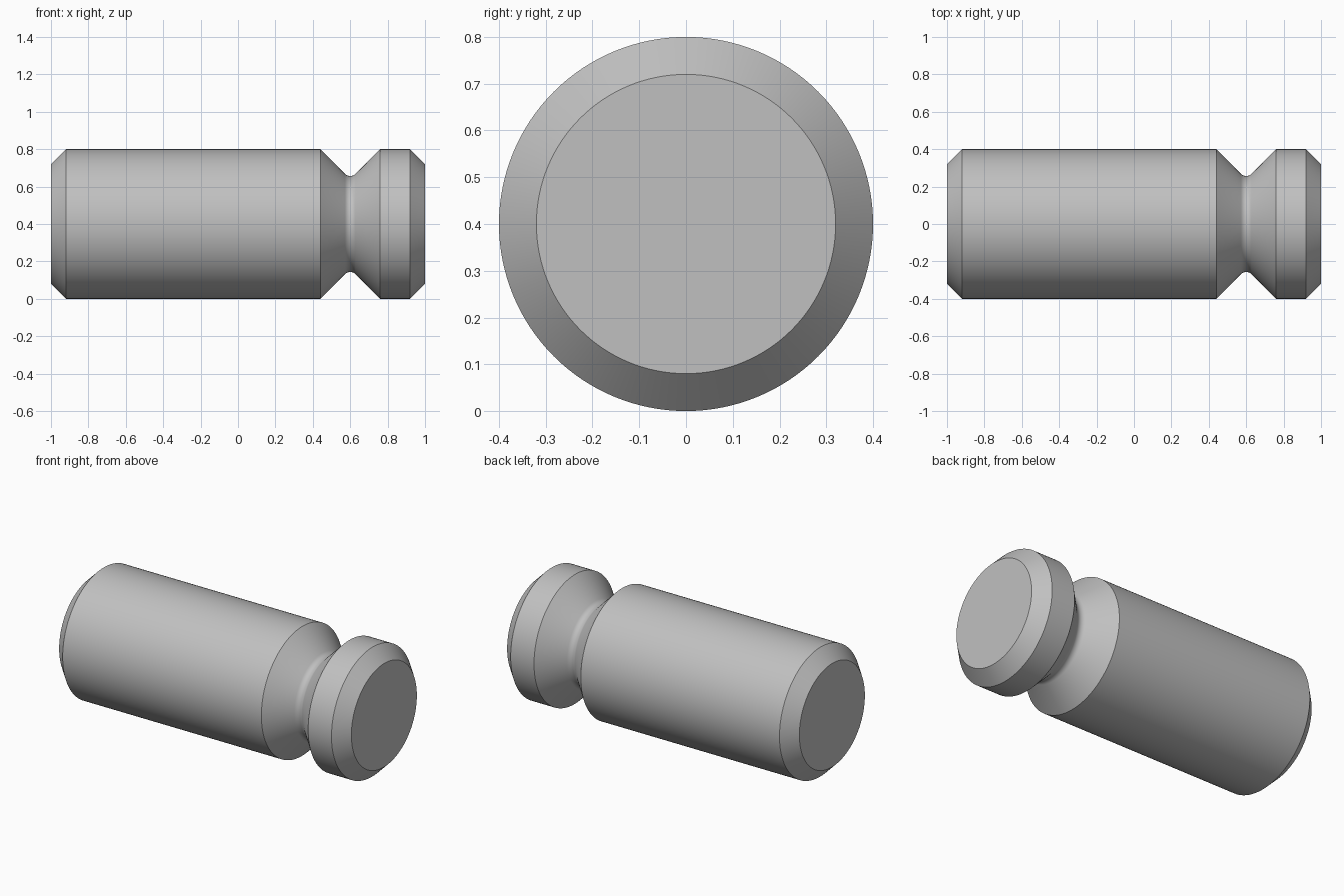
import bpy
import bmesh
from math import cos, sin, pi, radians

cube = bpy.data.objects.get("Cube")
if cube:
    bpy.data.objects.remove(cube, do_unlink=True)

SIDES = 128
RADIUS = 0.4
CHAMFER = 0.08
GROOVE_X = 0.6
GROOVE_HALF = 0.16
FILLET = 0.04
ARC_STEPS = 10

# Plain grey metal
grey = bpy.data.materials.new("grey_metal")
grey.use_nodes = True
colour = (0.53, 0.53, 0.53, 1)
grey.diffuse_color = colour
grey.node_tree.nodes["Principled BSDF"].inputs["Base Color"].default_value = colour

# Rounded bottom of the V groove, tangent to its 45 degree walls
fillet_centre = RADIUS - GROOVE_HALF + FILLET * 2 ** 0.5
arc = []
for i in range(ARC_STEPS + 1):
    a = radians(225) + i / ARC_STEPS * pi / 2
    arc.append((GROOVE_X + FILLET * cos(a), fillet_centre + FILLET * sin(a)))

# Half profile along the pin: (x, radius)
profile = [
    (-1, RADIUS - CHAMFER),
    (-1 + CHAMFER, RADIUS),
    (GROOVE_X - GROOVE_HALF, RADIUS),
    *arc,
    (GROOVE_X + GROOVE_HALF, RADIUS),
    (1 - CHAMFER, RADIUS),
    (1, RADIUS - CHAMFER),
]

# Turn the profile around the long axis and cap both ends
bm = bmesh.new()
verts = [bm.verts.new((x, 0, r)) for x, r in profile]
edges = [bm.edges.new(pair) for pair in zip(verts, verts[1:])]
bmesh.ops.spin(bm, geom=verts + edges, cent=(0, 0, 0), axis=(1, 0, 0),
               angle=2 * pi, steps=SIDES, use_duplicate=False)
bmesh.ops.remove_doubles(bm, verts=bm.verts, dist=0.0001)
bmesh.ops.holes_fill(bm, edges=[e for e in bm.edges if e.is_boundary], sides=0)
bmesh.ops.recalc_face_normals(bm, faces=bm.faces)
mesh = bpy.data.meshes.new("grooved_pin")
bm.to_mesh(mesh)
bm.free()
mesh.materials.append(grey)

pin = bpy.data.objects.new("grooved_pin", mesh)
pin.location.z = RADIUS
bpy.context.collection.objects.link(pin)

# Smooth round surfaces, crisp chamfer and groove edges
bpy.ops.object.select_all(action='DESELECT')
pin.select_set(True)
bpy.context.view_layer.objects.active = pin
bpy.ops.object.shade_smooth_by_angle(angle=radians(30))
